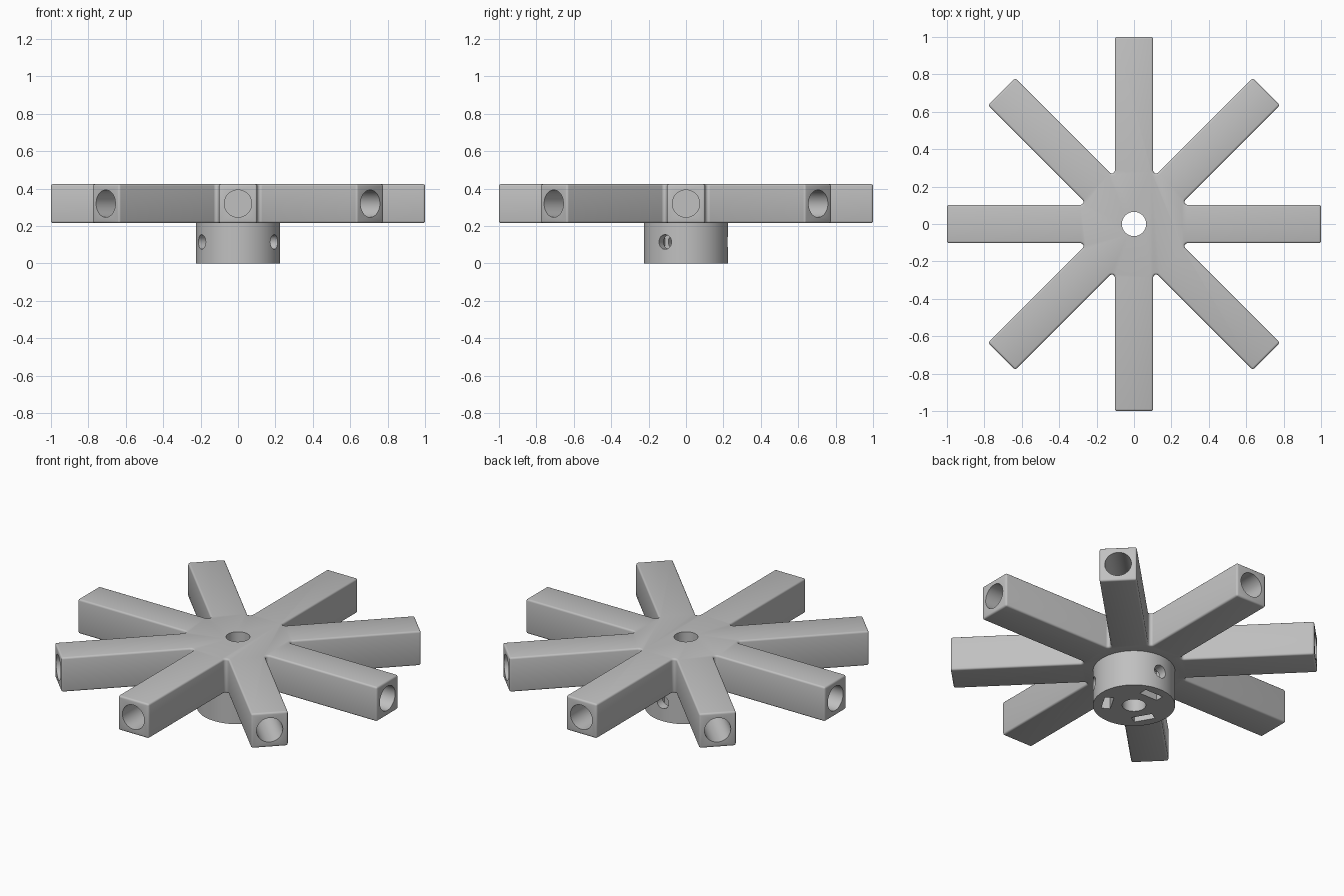
import bpy, bmesh
from math import pi, sin, cos, radians
from mathutils import Matrix, Vector

ARMS = 8
HALF = 0.1025            # half the width of an arm
BOTTOM, TOP = 0.216, 0.424
MID = (BOTTOM + TOP) / 2

if "Cube" in bpy.data.objects:
    bpy.data.objects.remove(bpy.data.objects["Cube"])

grey = bpy.data.materials.new("grey_plastic")
grey.use_nodes = True
grey.diffuse_color = (0.53, 0.53, 0.53, 1)
grey.node_tree.nodes["Principled BSDF"].inputs["Base Color"].default_value = grey.diffuse_color


def add_object(name, bm):
    bmesh.ops.recalc_face_normals(bm, faces=bm.faces)
    mesh = bpy.data.meshes.new(name)
    bm.to_mesh(mesh)
    bm.free()
    mesh.materials.append(grey)
    obj = bpy.data.objects.new(name, mesh)
    bpy.context.collection.objects.link(obj)
    return obj


def cylinder(name, radius, start, end, matrix=Matrix(), sides=48):
    """Cylinder along local z from start to end."""
    bm = bmesh.new()
    bmesh.ops.create_cone(bm, cap_ends=True, segments=sides, radius1=radius, radius2=radius,
                          depth=end - start,
                          matrix=matrix @ Matrix.Translation((0, 0, (start + end) / 2)))
    return add_object(name, bm)


def radial(angle, height):
    """Frame whose z axis points outward at the given angle and height."""
    return (Matrix.Translation((0, 0, height)) @ Matrix.Rotation(angle, 4, 'Z')
            @ Matrix.Rotation(pi / 2, 4, 'Y'))


def apply_modifier(obj, mod):
    bpy.context.view_layer.objects.active = obj
    bpy.ops.object.modifier_apply(modifier=mod.name)


def combine(obj, other, operation):
    mod = obj.modifiers.new("combine", 'BOOLEAN')
    mod.operation, mod.solver, mod.object = operation, 'EXACT', other
    apply_modifier(obj, mod)
    bpy.data.objects.remove(other)


# Star plate: arm tips joined by small rounded notches
step = 2 * pi / ARMS
fillet = 0.016
outline = []
for i in range(ARMS):
    a = i * step
    turn = Matrix.Rotation(a, 3, 'Z')
    outline += [turn @ Vector((1, side * HALF, 0)) for side in (-1, 1)]
    notch = (HALF + fillet) / sin(step / 2)
    centre = Vector((cos(a + step / 2), sin(a + step / 2), 0)) * notch
    for k in range(8):
        t = a - pi / 2 - (pi - step) * k / 7
        outline.append(centre + fillet * Vector((cos(t), sin(t), 0)))

bm = bmesh.new()
face = bm.faces.new([bm.verts.new((p.x, p.y, BOTTOM)) for p in outline])
raised = bmesh.ops.extrude_face_region(bm, geom=[face])["geom"]
bmesh.ops.translate(bm, vec=(0, 0, TOP - BOTTOM),
                    verts=[v for v in raised if isinstance(v, bmesh.types.BMVert)])
body = add_object("spoked_hub", bm)

bevel = body.modifiers.new("soft_edges", 'BEVEL')
bevel.width, bevel.segments = 0.011, 3
bevel.limit_method, bevel.angle_limit = 'ANGLE', radians(35)
apply_modifier(body, bevel)

# Collar under the plate
combine(body, cylinder("collar", 0.225, 0, BOTTOM + 0.05, sides=96), 'UNION')

# Sockets in the arm ends
for i in range(ARMS):
    combine(body, cylinder("socket", 0.073, 0.3, 1.1, radial(i * step, MID)), 'DIFFERENCE')

# Shaft bore
combine(body, cylinder("bore", 0.065, -0.1, 0.6), 'DIFFERENCE')

# Three set-screw holes with nut slots open at the bottom
for degrees in (90, 210, 330):
    angle = radians(degrees)
    combine(body, cylinder("screw_hole", 0.039, 0.03, 0.3, radial(angle, 0.115), 32), 'DIFFERENCE')
    bm = bmesh.new()
    bmesh.ops.create_cube(bm, size=1, matrix=Matrix.Rotation(angle, 4, 'Z')
                          @ Matrix.Translation((0.147, 0, 0.065))
                          @ Matrix.Diagonal((0.05, 0.12, 0.23, 1)))
    combine(body, add_object("nut_slot", bm), 'DIFFERENCE')

# Smooth shading with sharp edges kept
bpy.ops.object.select_all(action='DESELECT')
body.select_set(True)
bpy.context.view_layer.objects.active = body
bpy.ops.object.shade_smooth_by_angle(angle=radians(32))
